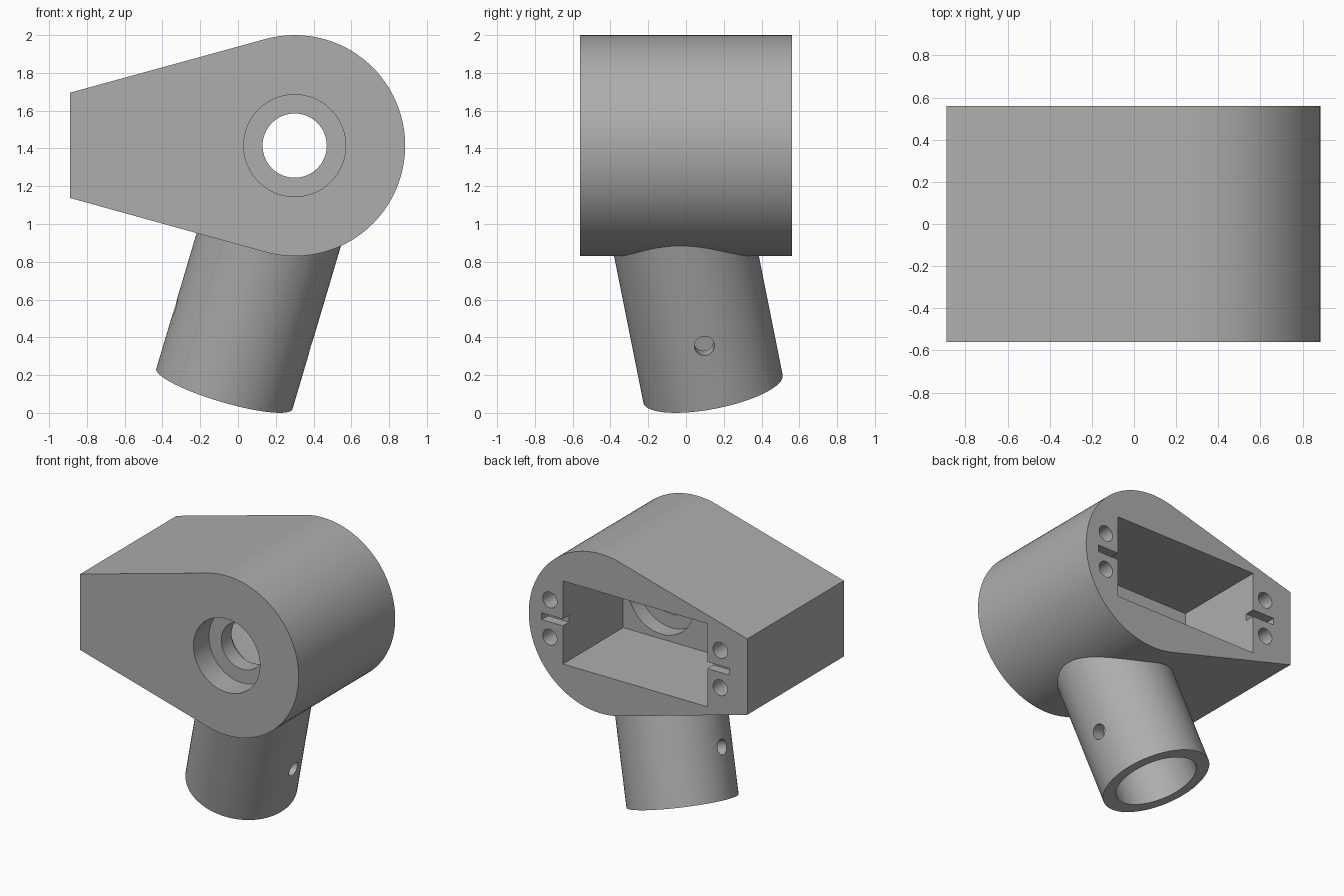
import bpy, math
from mathutils import Vector

if "Cube" in bpy.data.objects:
    bpy.data.objects.remove(bpy.data.objects["Cube"], do_unlink=True)

grey = bpy.data.materials.new("plain grey")
grey.use_nodes = True
colour = (0.42, 0.42, 0.42, 1)
grey.diffuse_color = colour
grey.node_tree.nodes["Principled BSDF"].inputs["Base Color"].default_value = colour

BORE_X, MID_Z, ROUND = 0.30, 1.415, 0.585
BACK, FRONT, POCKET_FLOOR = 0.56, -0.56, -0.14


def cylinder(name, start, end, radius, sides=64):
    """Cylinder between two points."""
    start, end = Vector(start), Vector(end)
    axis = end - start
    bpy.ops.mesh.primitive_cylinder_add(
        vertices=sides, radius=radius, depth=axis.length, location=(start + end) / 2,
        rotation=axis.to_track_quat('Z', 'Y').to_euler())
    bpy.context.object.name = name
    return bpy.context.object


def box(name, x0, x1, y0, y1, z0, z1):
    bpy.ops.mesh.primitive_cube_add(size=1, location=((x0 + x1) / 2, (y0 + y1) / 2, (z0 + z1) / 2))
    ob = bpy.context.object
    ob.name = name
    ob.scale = (x1 - x0, y1 - y0, z1 - z0)
    return ob


def combine(target, tool, operation='DIFFERENCE'):
    """Apply a boolean and discard the tool."""
    bpy.context.view_layer.update()
    mod = target.modifiers.new("cut", 'BOOLEAN')
    mod.operation, mod.solver, mod.object = operation, 'EXACT', tool
    bpy.ops.object.select_all(action='DESELECT')
    bpy.context.view_layer.objects.active = target
    target.select_set(True)
    bpy.ops.object.modifier_apply(modifier=mod.name)
    bpy.data.objects.remove(tool, do_unlink=True)


# Teardrop housing: round nose, straight tangents, flat end
steps, sweep = 72, math.radians(105.4)
profile = [(-0.89, 1.695), (-0.89, 1.138)]
for i in range(steps + 1):
    a = -sweep + 2 * sweep * i / steps
    profile.append((BORE_X + ROUND * math.cos(a), MID_Z + ROUND * math.sin(a)))
n = len(profile)
verts = [(x, y, z) for y in (FRONT, BACK) for x, z in profile]
faces = [list(range(n)), list(range(2 * n - 1, n - 1, -1))]
faces += [[i, i + n, (i + 1) % n + n, (i + 1) % n] for i in range(n)]
mesh = bpy.data.meshes.new("bracket_housing")
mesh.from_pydata(verts, [], faces)
housing = bpy.data.objects.new("bracket_housing", mesh)
bpy.context.collection.objects.link(housing)

# Tilted tube socket
foot = Vector((-0.072, 0.143, 0.127))
axis = Vector((0.297, -0.2, 1)).normalized()
combine(housing, cylinder("tube", foot, foot + axis, 0.376, 96), 'UNION')
combine(housing, cylinder("tube_bore", foot - axis * 0.1, foot + axis * 0.75, 0.284, 96))

# Cross pin hole through the tube
side = (Vector((1, 0, 0)) - axis * axis.x).normalized()
pin = foot + axis * 0.351
combine(housing, cylinder("pin_hole", pin - side * 0.6, pin + side * 0.6, 0.053, 32))

# Rear rectangular pocket
combine(housing, box("pocket", -0.565, 0.608, POCKET_FLOOR, 0.7, MID_Z - 0.305, MID_Z + 0.305))

# Shaft bore with a recess on each face of the front wall
for name, y0, y1, r in (("shaft_hole", -0.45, -0.2, 0.17),
                        ("front_recess", -0.7, -0.38, 0.27),
                        ("inner_recess", -0.26, 0.0, 0.27)):
    combine(housing, cylinder(name, (BORE_X, y0, MID_Z), (BORE_X, y1, MID_Z), r))

# Screw holes and notches at both ends of the pocket
for hole_x, x0, x1 in ((0.714, 0.55, 0.78), (-0.67, -0.743, -0.5)):
    for dz in (-0.137, 0.137):
        z = MID_Z + dz
        combine(housing, cylinder("screw_hole", (hole_x, 0.2, z), (hole_x, 0.7, z), 0.058, 32))
    combine(housing, box("notch", x0, x1, BACK - 0.072, 0.7, MID_Z - 0.025, MID_Z + 0.025))

# Finish
housing.data.materials.clear()
housing.data.materials.append(grey)
for p in housing.data.polygons:
    p.material_index = 0
bpy.ops.object.shade_smooth_by_angle(angle=math.radians(25))
weighted = housing.modifiers.new("even shading", 'WEIGHTED_NORMAL')
weighted.keep_sharp = True
